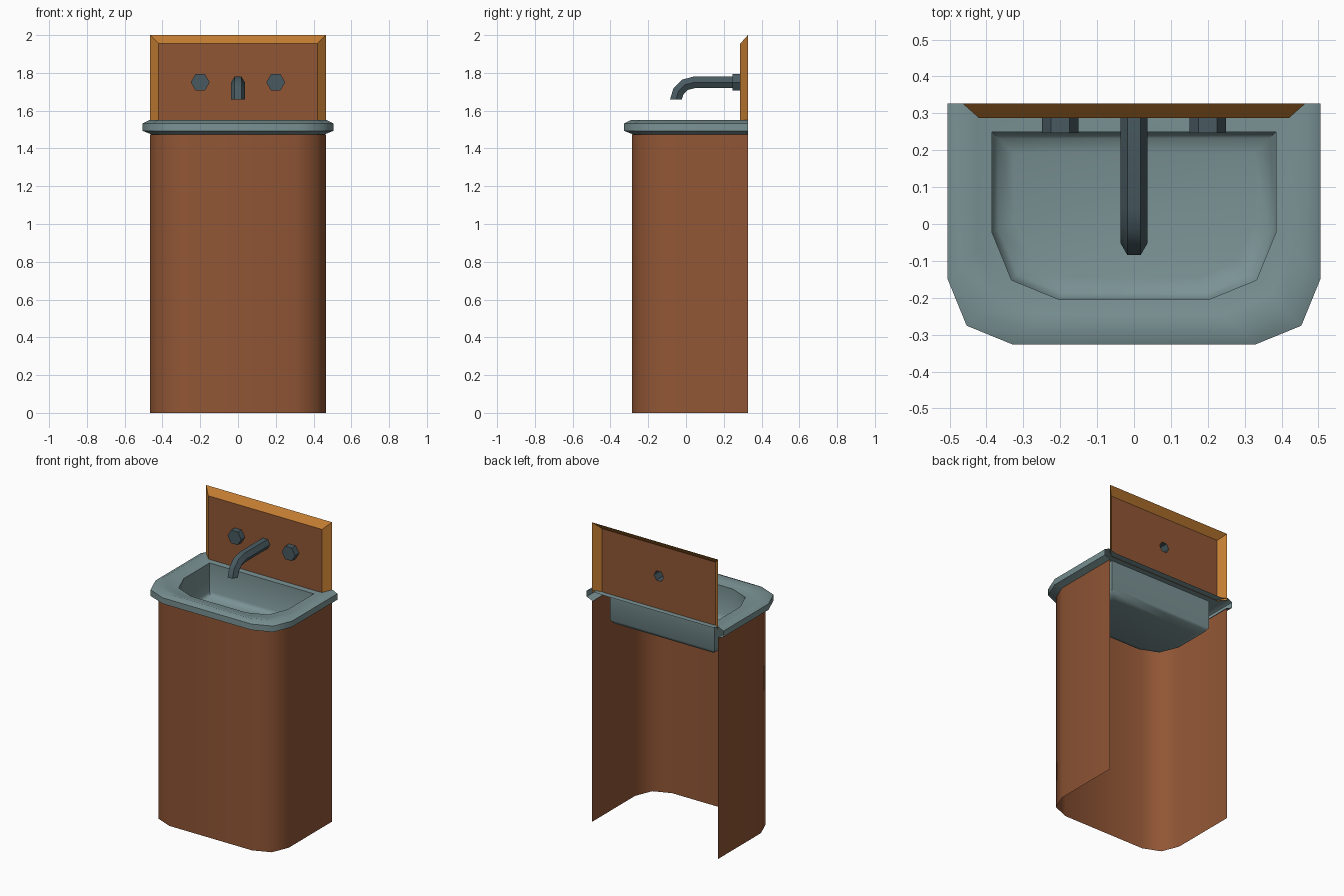
import bpy, bmesh, math
from mathutils import Vector

if "Cube" in bpy.data.objects:
    bpy.data.objects.remove(bpy.data.objects["Cube"])


def material(name, rgb):
    m = bpy.data.materials.new(name)
    m.diffuse_color = (*rgb, 1)
    m.use_nodes = True
    m.node_tree.nodes["Principled BSDF"].inputs["Base Color"].default_value = m.diffuse_color
    return m


BROWN = material("brown_panel", (0.283, 0.093, 0.036))
ORANGE = material("orange_trim", (0.546, 0.205, 0.032))
GREY = material("grey_basin", (0.195, 0.287, 0.296))
DARK = material("dark_metal", (0.065, 0.102, 0.117))
BACK = 0.327


def finish(name, bm, mat, smooth=None):
    me = bpy.data.meshes.new(name)
    bm.to_mesh(me)
    bm.free()
    me.materials.append(mat)
    if smooth:
        me.shade_smooth()
        me.set_sharp_from_angle(angle=math.radians(smooth))
    ob = bpy.data.objects.new(name, me)
    bpy.context.collection.objects.link(ob)
    return ob


def outline(bm, w, front, c, back, z):
    """U-shaped outline with two rounded front corners, left back to right back."""
    half = [(w, back), (w, front + c), (w - .29 * c, front + .29 * c), (w - c, front)]
    pts = [(-x, y) for x, y in half] + half[::-1]
    return [bm.verts.new((x, y, z)) for x, y in pts]


def loft(bm, rings, closed=False):
    for a, b in zip(rings, rings[1:]):
        n = len(a)
        for i in range(n if closed else n - 1):
            j = (i + 1) % n
            bm.faces.new((a[i], a[j], b[j], b[i]))


# pedestal: bent sheet, open at the back
bm = bmesh.new()
loft(bm, [outline(bm, .465, -.287, .16, BACK, z) for z in (0, 1.475)])
finish("pedestal", bm, BROWN, 50)

# basin: rolled rim, back ledge and bowl
bm = bmesh.new()
rim = [outline(bm, w, w_f, c, BACK, z) for w, w_f, c, z in (
    (.460, -.282, .16, 1.475), (.505, -.327, .177, 1.493), (.505, -.327, .177, 1.533),
    (.470, -.292, .177, 1.55), (.425, -.245, .18, 1.535))]
bowl = [outline(bm, .385 - d, -.205 + d, .183 - d / 2, .25 - d, z) for d, z in (
    (0, 1.53), (0, 1.34), (.018, 1.315), (.06, 1.303))]
loft(bm, rim + bowl[:1])
bm.faces.new((bowl[0][0], bowl[0][-1], rim[-1][-1], rim[-1][0]))
loft(bm, bowl, closed=True)
bm.faces.new(bowl[-1])
finish("basin", bm, GREY, 50)

# splashback panel with a six-sided pipe hole
PY, R, TAP_Z = .287, .036, 1.75
HEX = [(R * math.cos(k * math.pi / 3), R * math.sin(k * math.pi / 3)) for k in range(6)]
inner = [(-.42, 1.53), (-.42, 1.955), (.42, 1.955), (.42, 1.53)]
outer = [(-.465, 1.53), (-.465, 2.0), (.465, 2.0), (.465, 1.53)]
bm = bmesh.new()
edges = []
for loop in (inner, [(x, TAP_Z + n) for x, n in HEX]):
    vs = [bm.verts.new((x, PY, z)) for x, z in loop]
    edges += [bm.edges.new((vs[i], vs[(i + 1) % len(vs)])) for i in range(len(vs))]
bmesh.ops.triangle_fill(bm, edges=edges, use_beauty=True)
bm.normal_update()
bmesh.ops.reverse_faces(bm, faces=[f for f in bm.faces if f.normal.y > 0])
finish("splashback", bm, BROWN)

# sloping trim around the splashback
bm = bmesh.new()
vi = [bm.verts.new((x, PY, z)) for x, z in inner]
vo = [bm.verts.new((x, BACK, z)) for x, z in outer]
for i in range(3):
    bm.faces.new((vi[i], vo[i], vo[i + 1], vi[i + 1]))
bm.normal_update()
bmesh.ops.reverse_faces(bm, faces=[f for f in bm.faces if f.normal.y > 0])
finish("splashback_trim", bm, ORANGE)

# spout: hexagon swept along a bent path, open at the wall
path = [Vector(p) for p in ((PY, TAP_Z), (.045, TAP_Z), (-.005, 1.737),
                            (-.04, 1.702), (-.053, 1.66))]
bm = bmesh.new()
rings = []
for i, p in enumerate(path):
    d = (path[min(i + 1, len(path) - 1)] - path[max(i - 1, 0)]).normalized()
    if i == len(path) - 1:
        d = Vector((0, -1))
    rings.append([bm.verts.new((x, p.x + d.y * n, p.y - d.x * n)) for x, n in HEX])
loft(bm, rings, closed=True)
bm.faces.new(rings[-1])
bmesh.ops.recalc_face_normals(bm, faces=bm.faces)
finish("spout", bm, DARK, 50)

# hexagonal tap knobs
for side, name in ((-1, "left_knob"), (1, "right_knob")):
    bm = bmesh.new()
    rings = [[bm.verts.new((side * .2 + x * .05 / R, y, TAP_Z + n * .05 / R)) for x, n in HEX]
             for y in (PY, .247)]
    loft(bm, rings, closed=True)
    bm.faces.new(rings[-1])
    bmesh.ops.recalc_face_normals(bm, faces=bm.faces)
    finish(name, bm, DARK)
